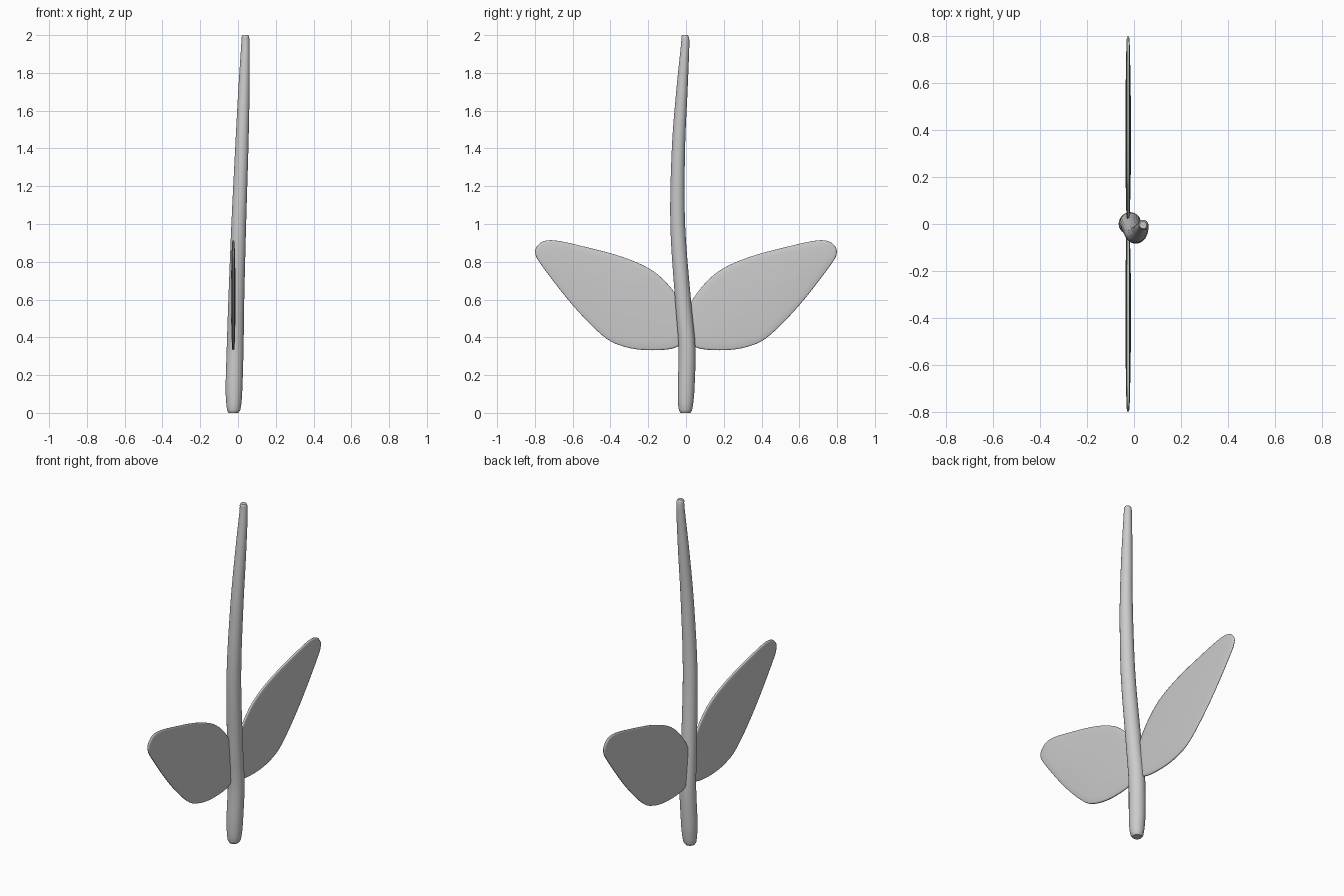
import bpy, bmesh, math
from mathutils import Vector

if "Cube" in bpy.data.objects:
    bpy.data.objects.remove(bpy.data.objects["Cube"])


def spline(pts, steps, closed=False):
    """Catmull-Rom through points of any dimension."""
    n = len(pts)
    get = (lambda i: Vector(pts[i % n])) if closed else (lambda i: Vector(pts[max(0, min(n - 1, i))]))
    out = []
    for i in range(n if closed else n - 1):
        a, b, c, d = (get(i + k) for k in (-1, 0, 1, 2))
        for s in range(steps):
            t = s / steps
            out.append(0.5 * (2 * b + (c - a) * t + (2 * a - 5 * b + 4 * c - d) * t * t
                              + (3 * b - a - 3 * c + d) * t ** 3))
    if not closed:
        out.append(get(n - 1))
    return out


def bridge(bm, r0, r1):
    n = len(r0)
    for i in range(n):
        bm.faces.new((r0[i], r0[(i + 1) % n], r1[(i + 1) % n], r1[i]))


def finish(bm, name):
    bmesh.ops.recalc_face_normals(bm, faces=bm.faces)
    me = bpy.data.meshes.new(name)
    bm.to_mesh(me)
    bm.free()
    for p in me.polygons:
        p.use_smooth = True
    ob = bpy.data.objects.new(name, me)
    bpy.context.collection.objects.link(ob)
    return ob


# Stem: horizontal rings along a gently bent path (x, y, z, radius)
stem_path = [
    (-0.023, -0.003, 0.012, 0.034), (-0.022, -0.002, 0.05, 0.040), (-0.021, 0.001, 0.14, 0.0445),
    (-0.015, 0.005, 0.35, 0.0445), (-0.009, -0.016, 0.6, 0.042), (0.004, -0.044, 1.0, 0.039),
    (0.020, -0.040, 1.4, 0.035), (0.031, -0.022, 1.7, 0.030), (0.039, -0.005, 1.94, 0.0225),
    (0.039, -0.005, 1.99, 0.020)]
bm = bmesh.new()
SIDES = 24
path = [Vector((-0.024, -0.003, 0, 0.026))] + spline([Vector(p) for p in stem_path], 5)
path.append(Vector((0.039, -0.005, 2.0, 0.015)))
rings = []
for x, y, z, r in path:
    rings.append([bm.verts.new((x + r * math.cos(k * math.tau / SIDES),
                                y + r * math.sin(k * math.tau / SIDES), z)) for k in range(SIDES)])
for a, b in zip(rings, rings[1:]):
    bridge(bm, a, b)
bm.faces.new(rings[0])
bm.faces.new(rings[-1])
finish(bm, "stem")

# Leaves: thin cushioned blades in the y-z plane, mirrored across the stem
outline = [
    (0.01, 0.53), (0.055, 0.63), (0.17, 0.748), (0.335, 0.825), (0.55, 0.883), (0.68, 0.911),
    (0.75, 0.910), (0.79, 0.880), (0.797, 0.84), (0.76, 0.775), (0.6, 0.57), (0.44, 0.408),
    (0.335, 0.353), (0.205, 0.332), (0.06, 0.344), (0.01, 0.40)]


def leaf(name, side):
    edge = spline([Vector(p) for p in outline], 5, closed=True)
    mid = Vector((0.36, 0.60))
    bm = bmesh.new()
    rim = [bm.verts.new((-0.025, side * p.x, p.y)) for p in edge]
    for face in (-1, 1):
        prev = rim
        for s, h in ((0.996, 0.004), (0.97, 0.006), (0.85, 0.008), (0.6, 0.010), (0.3, 0.012)):
            pts = [mid + (p - mid) * s for p in edge]
            ring = [bm.verts.new((-0.025 + face * h, side * p.x, p.y)) for p in pts]
            bridge(bm, prev, ring)
            prev = ring
        tip = bm.verts.new((-0.025 + face * 0.012, side * mid.x, mid.y))
        for i in range(len(prev)):
            bm.faces.new((prev[i], prev[(i + 1) % len(prev)], tip))
    return finish(bm, name)


leaf("leaf_right", 1)
leaf("leaf_left", -1)

# Crisp end caps on the stem
stem = bpy.data.objects["stem"]
bpy.context.view_layer.objects.active = stem
stem.select_set(True)
bpy.ops.object.shade_smooth_by_angle(angle=math.radians(50))
